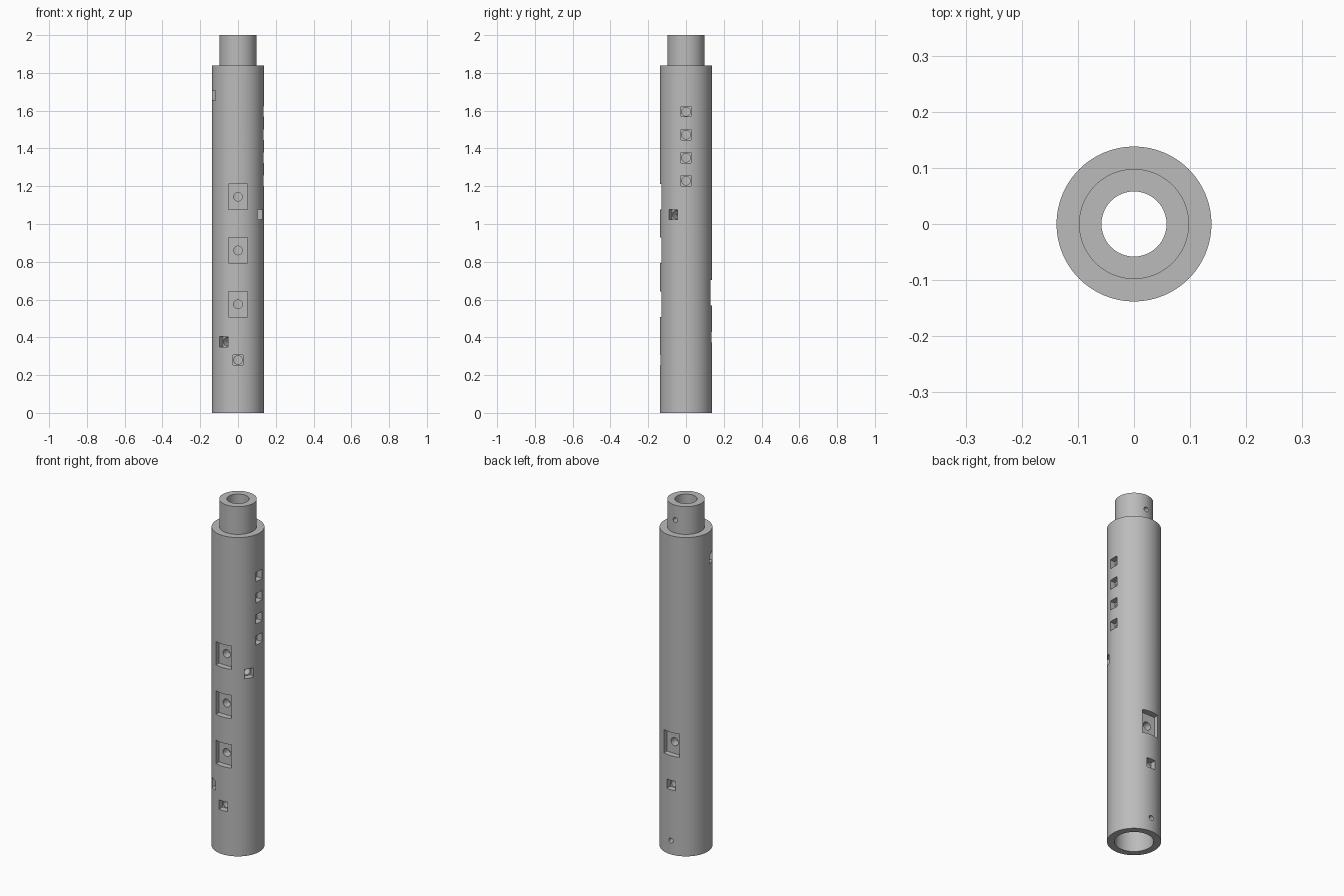
import bpy, bmesh
from math import sin, cos, pi, radians
from mathutils import Matrix

cube = bpy.data.objects.get("Cube")
if cube:
    bpy.data.objects.remove(cube, do_unlink=True)

grey = bpy.data.materials.new("plain grey")
grey.use_nodes = True
colour = (0.5, 0.5, 0.5, 1)
grey.diffuse_color = colour
grey.node_tree.nodes["Principled BSDF"].inputs["Base Color"].default_value = colour

OUTER, TENON, BORE, SOCKET = 0.138, 0.098, 0.058, 0.1
SHOULDER, TOP, SOCKET_TOP = 1.84, 2.0, 0.165
FLOOR = 0.103      # distance of pocket floors from the axis
SEGMENTS = 96


def new_object(name, bm):
    bmesh.ops.recalc_face_normals(bm, faces=bm.faces[:])
    mesh = bpy.data.meshes.new(name)
    bm.to_mesh(mesh)
    bm.free()
    mesh.materials.append(grey)
    obj = bpy.data.objects.new(name, mesh)
    bpy.context.collection.objects.link(obj)
    return obj


def lathe(name, profile):
    """Revolve a closed (radius, height) profile about the z axis."""
    bm = bmesh.new()
    rings = []
    for i in range(SEGMENTS):
        a = 2 * pi * i / SEGMENTS
        rings.append([bm.verts.new((r * cos(a), r * sin(a), z)) for r, z in profile])
    n = len(profile)
    for i, ring in enumerate(rings):
        after = rings[(i + 1) % SEGMENTS]
        for j in range(n):
            k = (j + 1) % n
            bm.faces.new((ring[j], after[j], after[k], ring[k]))
    return new_object(name, bm)


def cut(body, cutter):
    cutter.hide_render = True
    mod = body.modifiers.new("cut", 'BOOLEAN')
    mod.operation = 'DIFFERENCE'
    mod.solver = 'EXACT'
    mod.object = cutter
    bpy.ops.object.select_all(action='DESELECT')
    bpy.context.view_layer.objects.active = body
    body.select_set(True)
    bpy.ops.object.modifier_apply(modifier=mod.name)
    bpy.data.objects.remove(cutter, do_unlink=True)


def drill(body, angle, z, radius):
    """Radial round hole through one wall into the bore."""
    bm = bmesh.new()
    place = (Matrix.Translation((0, 0, z)) @ Matrix.Rotation(radians(angle), 4, 'Z')
             @ Matrix.Translation((0.11, 0, 0)) @ Matrix.Rotation(pi / 2, 4, 'Y'))
    bmesh.ops.create_cone(bm, cap_ends=True, segments=24, radius1=radius,
                          radius2=radius, depth=0.16, matrix=place)
    cut(body, new_object("hole_cutter", bm))


def pocket(body, angle, z, width, height):
    """Flat-floored rectangular recess with a round hole in it."""
    bm = bmesh.new()
    place = (Matrix.Translation((0, 0, z)) @ Matrix.Rotation(radians(angle), 4, 'Z')
             @ Matrix.Translation((FLOOR + 0.05, 0, 0))
             @ Matrix.Diagonal((0.1, width, height, 1)))
    bmesh.ops.create_cube(bm, size=1, matrix=place)
    cut(body, new_object("pocket_cutter", bm))
    drill(body, angle, z, 0.023)


# Tube with a tenon at the top and a wider socket at the bottom
tube = lathe("tube_body", [
    (SOCKET, 0), (OUTER, 0), (OUTER, SHOULDER), (TENON, SHOULDER),
    (TENON, TOP), (BORE, TOP), (BORE, SOCKET_TOP), (SOCKET, SOCKET_TOP)])

FRONT, RIGHT, BACK = -90, 0, 90

# Large pockets
for angle, z in [(FRONT, 1.145), (FRONT, 0.86), (FRONT, 0.575), (BACK, 0.637)]:
    pocket(tube, angle, z, 0.1, 0.135)

# Small pockets, in line and offset around the tube
small = [(RIGHT, 1.595 - 0.122 * i) for i in range(4)]
small += [(FRONT, 0.28), (BACK, 0.4), (-30, 1.05), (-124, 0.377), (-160, 1.68)]
for angle, z in small:
    pocket(tube, angle, z, 0.054, 0.054)

# Pin holes in socket and tenon
drill(tube, BACK, 0.08, 0.014)
drill(tube, BACK, 1.915, 0.014)

bpy.ops.object.select_all(action='DESELECT')
tube.select_set(True)
bpy.context.view_layer.objects.active = tube
bpy.ops.object.shade_smooth_by_angle(angle=radians(30))
